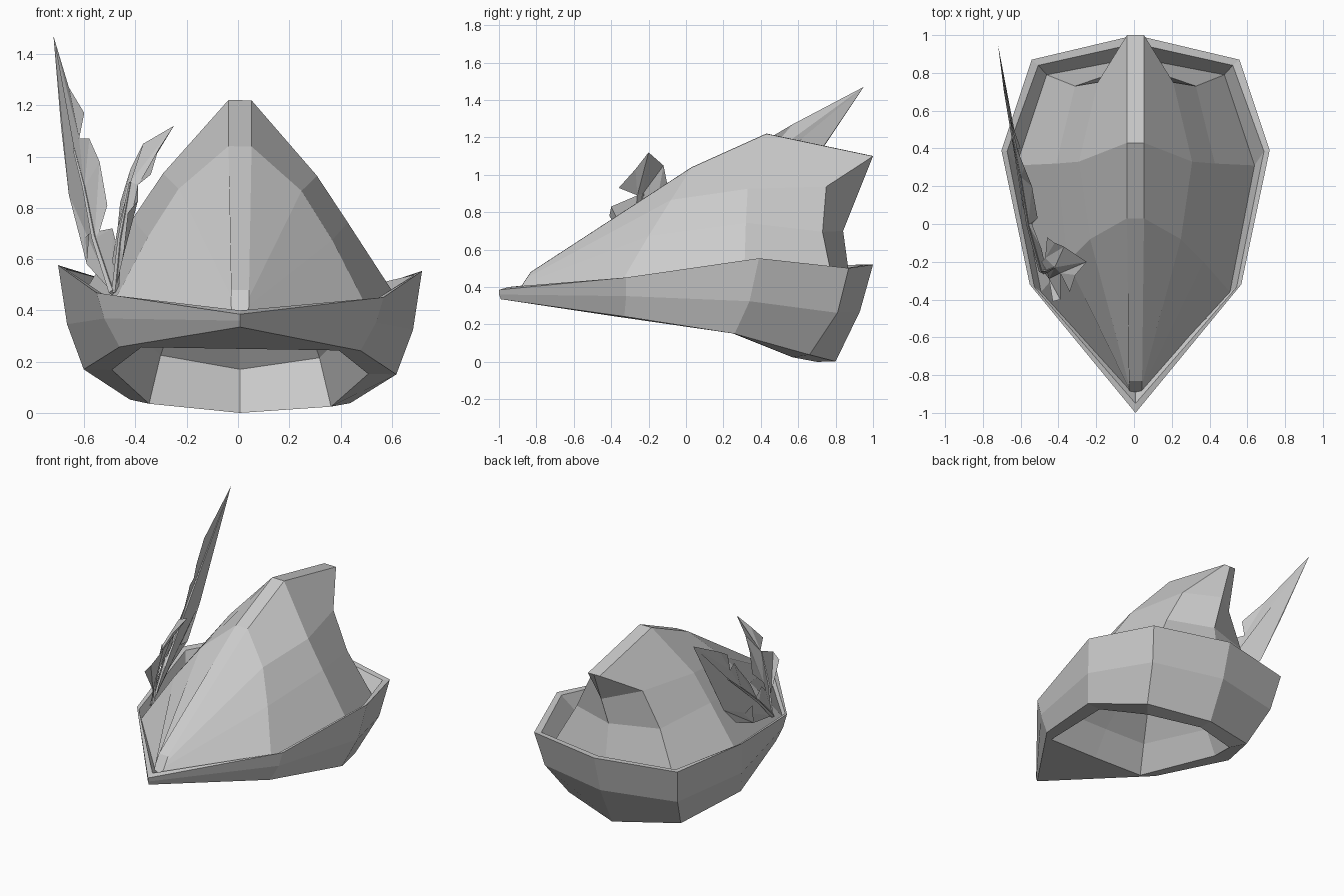
import bpy, bmesh
from mathutils import Vector

if "Cube" in bpy.data.objects:
    bpy.data.objects.remove(bpy.data.objects["Cube"])


def make_object(name, verts, faces):
    bm = bmesh.new()
    vs = [bm.verts.new(v) for v in verts]
    for f in faces:
        bm.faces.new([vs[i] for i in f])
    bmesh.ops.remove_doubles(bm, verts=bm.verts, dist=0.0005)
    bmesh.ops.dissolve_degenerate(bm, edges=bm.edges, dist=0.0005)
    bmesh.ops.recalc_face_normals(bm, faces=bm.faces)
    me = bpy.data.meshes.new(name)
    bm.to_mesh(me)
    bm.free()
    ob = bpy.data.objects.new(name, me)
    bpy.context.collection.objects.link(ob)
    return ob


def lean(p):
    # the hat sits slightly off-centre and rolled
    return (p[0] + 0.008, p[1], p[2] - 0.016 * p[0])


def ring(half):
    # mirror tip -> side -> back into a closed loop of eight points
    return half + [(-x, y, z) for x, y, z in half[-2:0:-1]]


def scaled(half, s, dz, cy=0.15):
    return [(x * s, cy + (y - cy) * s, z + dz) for x, y, z in half]


def loft(rows, closed):
    n = len(rows[0])
    faces = []
    for r in range(len(rows) - 1):
        for i in range(n if closed else n - 1):
            j = (i + 1) % n
            faces.append((r * n + i, r * n + j, (r + 1) * n + j, (r + 1) * n + i))
    return faces


# Upturned brim; the head opening underneath has a straight front edge
base = [(0, -.89, .38), (.50, -.36, .41), (.63, .31, .43), (.47, .79, .41), (0, .88, .41)]
rim_in = [(0, -.95, .40), (.535, -.335, .455), (.68, .385, .55), (.515, .84, .508), (0, .955, .518)]
rim_out = [(0, -1, .385), (.56, -.32, .46), (.71, .39, .565), (.55, .87, .51), (0, 1, .52)]
middle = [(0, -1, .36), (.53, -.32, .36), (.675, .34, .335), (.51, .81, .27), (0, .93, .27)]
bottom = [(0, -.99, .335), (.47, -.33, .25), (.61, .26, .16), (.43, .66, .045), (0, .8, .002)]
hole = [(0, -.39, .25), (.385, -.385, .25), (.50, .25, .16), (.355, .57, .03), (0, .7, .0)]
lining = scaled(hole, .84, .17, .3)
lining[3], lining[4] = (.31, .66, .22), (0, .78, .17)
cap = [(x, y, .6) for x, y, z in scaled(hole, .5, 0, .25)]
rings = [ring(h) for h in (base, rim_in, rim_out, middle, bottom, hole, lining, cap)]
faces = loft(rings, True)
faces.append(tuple(range(7 * 8, 8 * 8)))
make_object("brim", [lean(p) for r in rings for p in r], faces)

# Peaked crown: stations from the front to the back, ridge down to base
stations = [
    [(.035, -.83, .48), (.035, -.85, .45), (.035, -.87, .42), (.03, -.89, .38)],
    [(.045, .03, 1.04), (.24, -.08, .87), (.36, -.20, .68), (.50, -.36, .41)],
    [(.045, .43, 1.22), (.30, .33, .93), (.42, .32, .75), (.63, .31, .43)],
    [(.045, 1.0, 1.10), (.20, .75, .94), (.32, .73, .70), (.47, .79, .41)],
]
spine = [(0, 1.0, 1.10), (0, .92, .90), (0, .84, .70), (0, .88, .41)]
rows = [[(-x, y, z) for x, y, z in s[::-1]] + s for s in stations]
verts = [p for r in rows for p in r]
faces = loft(rows, False) + [tuple(range(8))]
k = len(verts)
verts += spine
for i in range(3):
    faces.append((28 + i, 29 + i, k + i + 1, k + i))
    faces.append((27 - i, 26 - i, k + i + 1, k + i))
make_object("crown", [lean(p) for p in verts], faces)


# Feathers: thin vanes on each side of a tapered quill
def feather(name, shaft, edge_a, edge_b):
    bm = bmesh.new()
    for edge in (edge_a, edge_b):
        pts = shaft + edge[::-1]
        f = bm.faces.new([bm.verts.new(p) for p in pts])
        bmesh.ops.triangulate(bm, faces=[f])
    bmesh.ops.remove_doubles(bm, verts=bm.verts, dist=0.0005)
    me = bpy.data.meshes.new(name + "_vane")
    bm.to_mesh(me)
    bm.free()
    bpy.context.collection.objects.link(bpy.data.objects.new(name + "_vane", me))

    path = [Vector(p) for p in shaft[:-1]]
    loops = []
    for i, p in enumerate(path):
        d = (path[min(i + 1, len(path) - 1)] - path[max(i - 1, 0)]).normalized()
        u = d.cross(Vector((1, 0, 0))).normalized()
        v = d.cross(u)
        r = 0.014 - 0.009 * i / (len(path) - 1)
        loops.append([p + u * r, p + v * r, p - u * r, p - v * r])
    n = len(loops)
    fs = loft(loops, True) + [(0, 1, 2, 3), tuple(range(4 * n - 4, 4 * n))]
    make_object(name + "_quill", [p for l in loops for p in l], fs)


feather("tall_feather",
        [(-.49, -.25, .47), (-.56, 0, .68), (-.60, .25, .88), (-.64, .45, 1.03), (-.72, .95, 1.47)],
        [(-.46, -.26, .60), (-.49, -.13, .72), (-.54, 0, .71), (-.51, .03, .81), (-.54, .20, .98),
         (-.58, .30, 1.07), (-.62, .40, 1.07), (-.60, .40, 1.17), (-.66, .57, 1.27)],
        [(-.59, .10, .58), (-.58, .10, .70), (-.61, .32, .67), (-.66, .53, .85), (-.69, .71, 1.11)])
feather("short_feather",
        [(-.48, -.25, .47), (-.46, -.25, .68), (-.42, -.23, .90), (-.25, -.20, 1.12)],
        [(-.45, -.29, .60), (-.43, -.41, .78), (-.39, -.40, .83), (-.39, -.26, .89),
         (-.34, -.36, .93), (-.31, -.27, 1.03)],
        [(-.49, -.20, .60), (-.47, -.18, .72), (-.46, -.07, .82), (-.42, -.10, .95), (-.37, -.12, 1.05)])
